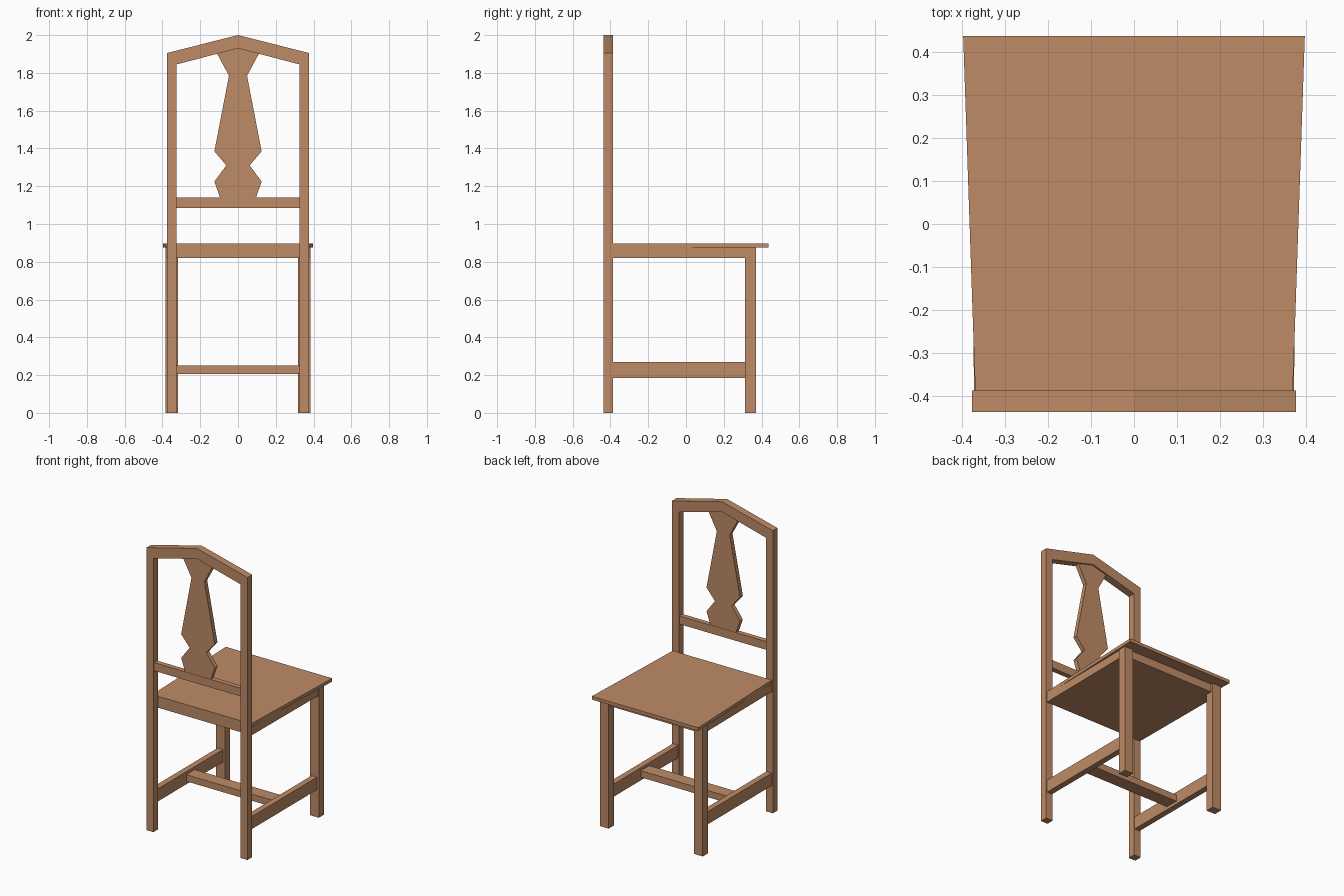
import bpy
import bmesh

cube = bpy.data.objects.get("Cube")
if cube:
    bpy.data.objects.remove(cube, do_unlink=True)

wood = bpy.data.materials.new("warm wood")
wood.use_nodes = True
colour = (0.52, 0.258, 0.133, 1)
wood.diffuse_color = colour
wood.node_tree.nodes["Principled BSDF"].inputs["Base Color"].default_value = colour


def prism(name, outline, start, end, axis):
    """Extrude a closed outline along y (outline in x, z) or z (outline in x, y)."""
    bm = bmesh.new()
    place = (lambda a, b, t: (a, t, b)) if axis == "y" else (lambda a, b, t: (a, b, t))
    face = bm.faces.new([bm.verts.new(place(a, b, start)) for a, b in outline])
    new = bmesh.ops.extrude_face_region(bm, geom=[face])["geom"]
    shift = place(0, 0, end - start)
    bmesh.ops.translate(bm, vec=shift, verts=[v for v in new if isinstance(v, bmesh.types.BMVert)])
    bmesh.ops.recalc_face_normals(bm, faces=bm.faces)
    mesh = bpy.data.meshes.new(name)
    bm.to_mesh(mesh)
    bm.free()
    mesh.materials.append(wood)
    obj = bpy.data.objects.new(name, mesh)
    bpy.context.collection.objects.link(obj)
    return obj


def box(name, x, y, z):
    return prism(name, [(x[0], y[0]), (x[1], y[0]), (x[1], y[1]), (x[0], y[1])], *z, "z")


def mirrored(half):
    return half + [(-x, z) for x, z in reversed(half) if x]


BACK, FACE = -0.437, -0.387  # rear and front planes of the back frame

# Back frame: both posts and the peaked top rail as one piece
outer = [(0.377, 0), (0.377, 1.905), (0, 2)]
inner = [(0, 1.93), (0.325, 1.845), (0.325, 0)]
half = outer + inner
left_side = [(-x, z) for x, z in reversed(inner[1:])]
outline = outer + [(-0.377, 1.905), (-0.377, 0)] + left_side + inner
prism("back_frame", outline, BACK, FACE, "y")

# Lower back rail and shaped splat
box("back_rail", (-0.33, 0.33), (BACK + 0.008, FACE - 0.008), (1.085, 1.14))
splat = [(0, 1.94), (0.115, 1.91), (0.048, 1.785), (0.125, 1.385),
         (0.062, 1.31), (0.125, 1.225), (0.092, 1.13)]
prism("back_splat", mirrored(splat), -0.427, -0.397, "y")

# Tapered seat board and the solid apron below it
for name, back, front, depth, z in (("seat", 0.369, 0.397, 0.437, (0.875, 0.897)),
                                    ("seat_apron", 0.372, 0.378, 0.355, (0.82, 0.875))):
    prism(name, [(-back, FACE), (back, FACE), (front, depth), (-front, depth)], *z, "z")

# Front legs and side stretchers
for side, s in (("left", 1), ("right", -1)):
    box(f"front_leg_{side}", (s * 0.318, s * 0.384), (0.313, 0.37), (0, 0.875))
    box(f"side_stretcher_{side}", (s * 0.33, s * 0.37), (FACE, 0.315), (0.185, 0.27))

# Cross stretcher
box("cross_stretcher", (-0.335, 0.335), (-0.08, 0.01), (0.205, 0.25))
